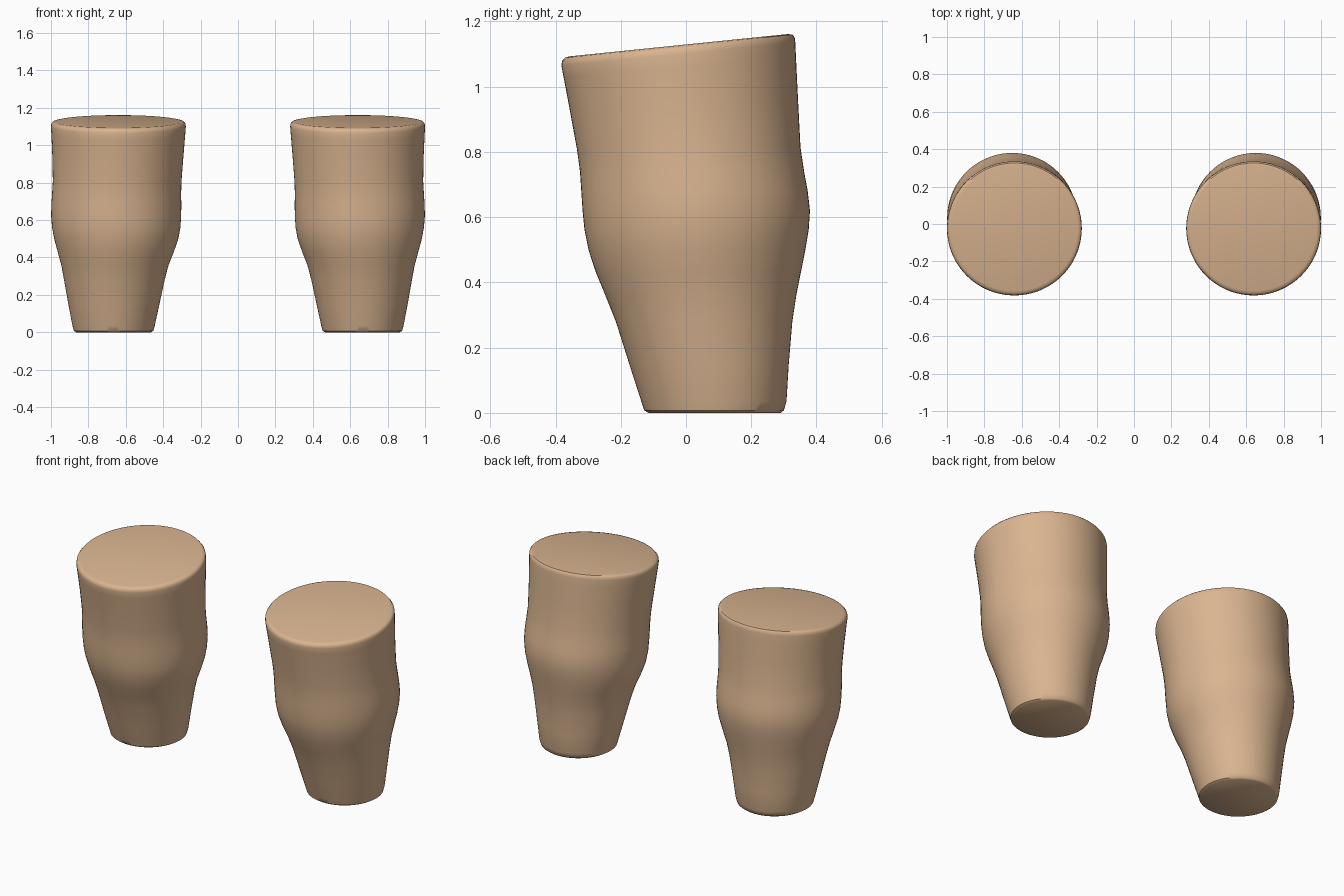
import bpy, bmesh, math

SEGMENTS = 72
skin = bpy.data.materials.new("warm_tan")
skin.diffuse_color = (0.70, 0.46, 0.28, 1)

# Cross-sections: height, inner x, outer x, front y, back y, slope along y
RINGS = [
    (0.000, 0.465, 0.865, -0.115, 0.290, 0),
    (0.008, 0.452, 0.878, -0.128, 0.300, 0),
    (0.035, 0.445, 0.885, -0.137, 0.308, 0),
    (0.15, 0.420, 0.907, -0.174, 0.315, 0),
    (0.28, 0.392, 0.930, -0.215, 0.326, 0),
    (0.36, 0.371, 0.945, -0.247, 0.338, 0),
    (0.43, 0.343, 0.964, -0.276, 0.352, 0),
    (0.50, 0.319, 0.983, -0.299, 0.366, 0),
    (0.56, 0.308, 0.994, -0.311, 0.376, 0),
    (0.62, 0.304, 0.999, -0.317, 0.380, 0),
    (0.68, 0.303, 0.998, -0.321, 0.373, 0),
    (0.74, 0.304, 0.994, -0.325, 0.362, 0),
    (0.81, 0.302, 0.990, -0.334, 0.351, 0.01),
    (0.95, 0.291, 0.993, -0.357, 0.343, 0.05),
    (1.06, 0.282, 0.998, -0.375, 0.337, 0.09),
    (1.100, 0.279, 1.000, -0.382, 0.335, 0.10),
    (1.115, 0.281, 0.998, -0.380, 0.333, 0.102),
    (1.124, 0.289, 0.990, -0.372, 0.326, 0.102),
    (1.127, 0.302, 0.977, -0.358, 0.312, 0.102),
]


def build_cuff(name, side):
    bm = bmesh.new()
    loops = []
    for z, inner, outer, front, back, slope in RINGS:
        cx, cy = (inner + outer) / 2, (front + back) / 2
        rx, ry = (outer - inner) / 2, (back - front) / 2
        loop = []
        for i in range(SEGMENTS):
            a = 2 * math.pi * i / SEGMENTS
            dy = ry * math.sin(a)
            loop.append(bm.verts.new((side * (cx + rx * math.cos(a)), cy + dy, z + slope * dy)))
        loops.append(loop)
    for low, high in zip(loops, loops[1:]):
        for i in range(SEGMENTS):
            j = (i + 1) % SEGMENTS
            bm.faces.new((low[i], low[j], high[j], high[i]))
    # Flat sole and slanted top
    bm.faces.new(loops[0][::-1])
    bm.faces.new(loops[-1])
    bmesh.ops.recalc_face_normals(bm, faces=bm.faces)
    mesh = bpy.data.meshes.new(name)
    bm.to_mesh(mesh)
    bm.free()
    mesh.materials.append(skin)
    obj = bpy.data.objects.new(name, mesh)
    bpy.context.collection.objects.link(obj)
    bpy.ops.object.select_all(action='DESELECT')
    obj.select_set(True)
    bpy.context.view_layer.objects.active = obj
    bpy.ops.object.shade_smooth_by_angle(angle=math.radians(40))


# Mirrored pair of lower legs
build_cuff("right_leg", 1)
build_cuff("left_leg", -1)
